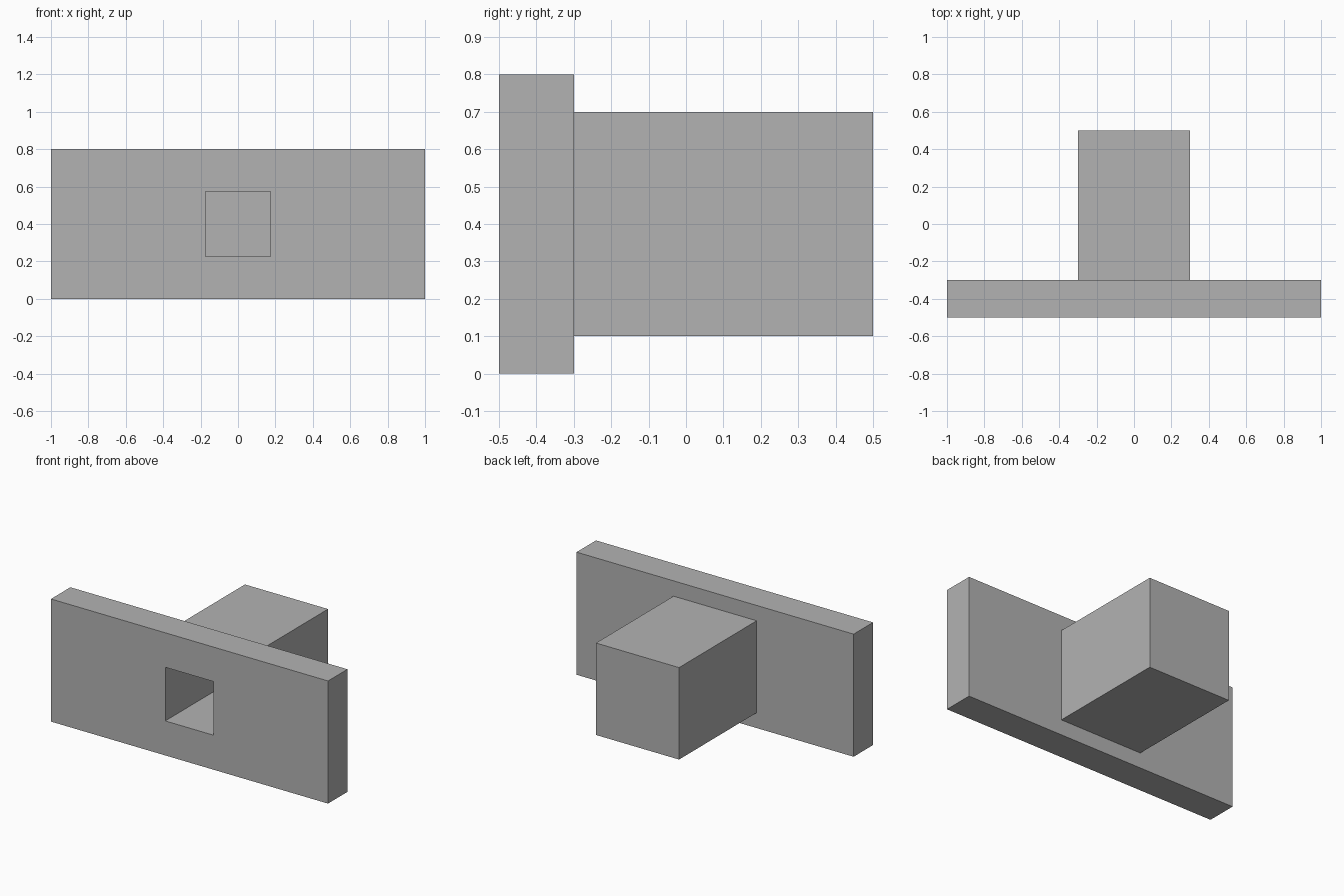
import bpy
import bmesh

cube = bpy.data.objects.get("Cube")
if cube:
    bpy.data.objects.remove(cube, do_unlink=True)

MID_Z = 0.4
FRONT, PLATE_BACK, BLOCK_BACK = -0.5, -0.3, 0.5
SOCKET_END = 0.375
SOCKET, PLATE, BLOCK = (0.175, 0.175), (1.0, 0.4), (0.3, 0.3)

# One grey material
grey = bpy.data.materials.new("plain grey")
grey.use_nodes = True
colour = (0.45, 0.45, 0.45, 1)
grey.diffuse_color = colour
grey.node_tree.nodes["Principled BSDF"].inputs["Base Color"].default_value = colour

bm = bmesh.new()


def ring(half_size, y):
    """Rectangle of four vertices facing along y."""
    hx, hz = half_size
    corners = ((-1, -1), (1, -1), (1, 1), (-1, 1))
    return [bm.verts.new((sx * hx, y, MID_Z + sz * hz)) for sx, sz in corners]


# Rings from the socket floor, out around the plate, to the block's back
rings = [
    ring(SOCKET, SOCKET_END),
    ring(SOCKET, FRONT),
    ring(PLATE, FRONT),
    ring(PLATE, PLATE_BACK),
    ring(BLOCK, PLATE_BACK),
    ring(BLOCK, BLOCK_BACK),
]
for a, b in zip(rings, rings[1:]):
    for i in range(4):
        j = (i + 1) % 4
        bm.faces.new((a[i], a[j], b[j], b[i]))

# Socket floor and block back
bm.faces.new(rings[0])
bm.faces.new(rings[-1])
bmesh.ops.recalc_face_normals(bm, faces=bm.faces[:])

mesh = bpy.data.meshes.new("plate_with_socket_block")
bm.to_mesh(mesh)
bm.free()
mesh.materials.append(grey)
body = bpy.data.objects.new("plate_with_socket_block", mesh)
bpy.context.collection.objects.link(body)
